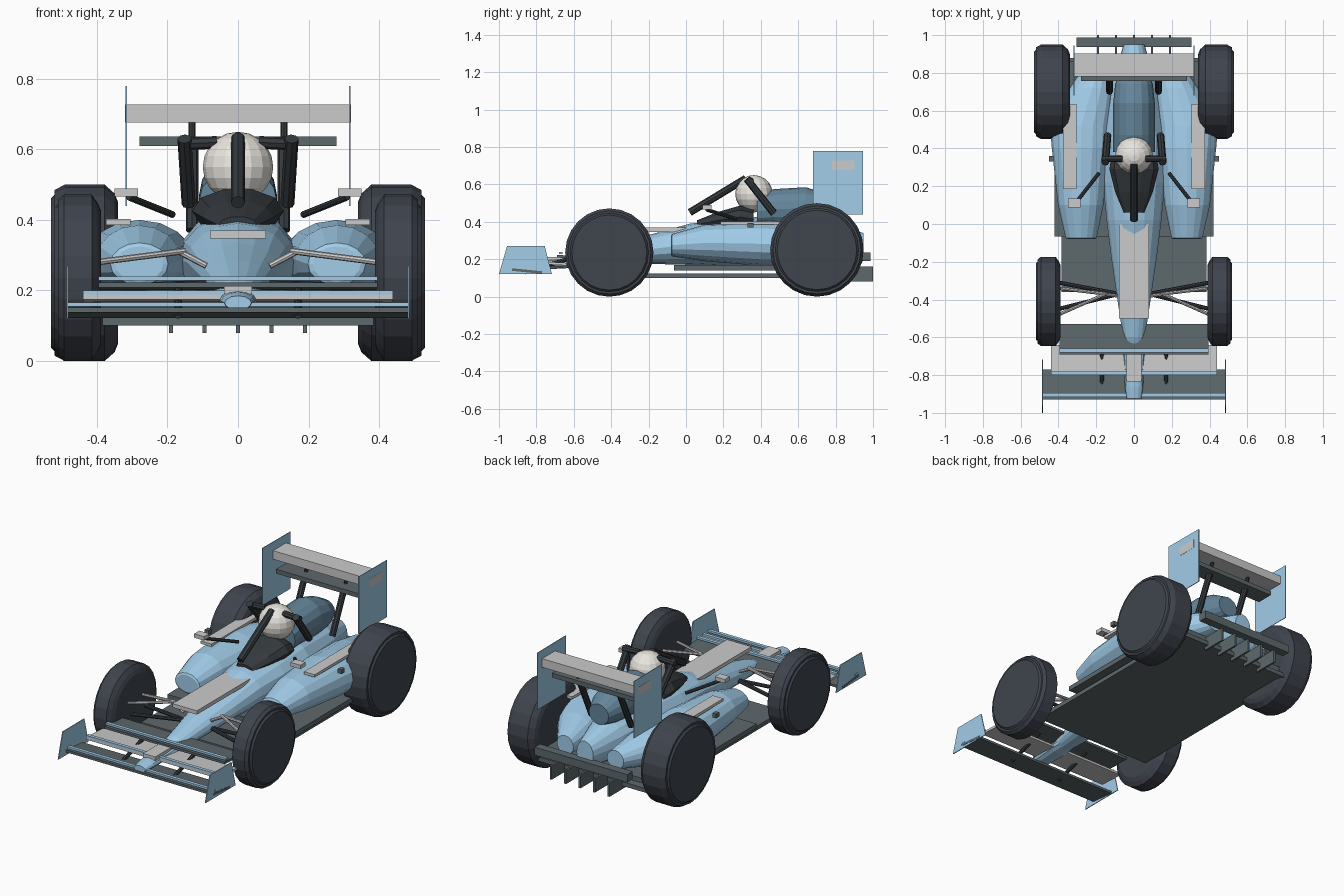
import bpy, bmesh, math
from mathutils import Vector


def material(name, rgb):
    m = bpy.data.materials.new(name)
    m.diffuse_color = (*rgb, 1)
    return m


BLUE = material("light_blue", (0.36, 0.61, 0.82))
DEEP = material("deep_blue", (0.13, 0.24, 0.33))
DARK = material("dark_grey", (0.11, 0.14, 0.15))
BLACK = material("black", (0.035, 0.042, 0.048))
TYRE = material("tyre", (0.05, 0.058, 0.075))
WHITE = material("white", (0.82, 0.79, 0.74))


def finish(name, bm, mat):
    bmesh.ops.recalc_face_normals(bm, faces=bm.faces)
    me = bpy.data.meshes.new(name)
    bm.to_mesh(me)
    bm.free()
    ob = bpy.data.objects.new(name, me)
    bpy.context.collection.objects.link(ob)
    if mat:
        me.materials.append(mat)
    return ob


def skin(name, rings, mat):
    """Join equal rings of points into a capped solid."""
    bm = bmesh.new()
    vs = [[bm.verts.new(p) for p in r] for r in rings]
    n = len(vs[0])
    for a, b in zip(vs, vs[1:]):
        for i in range(n):
            bm.faces.new((a[i], a[(i + 1) % n], b[(i + 1) % n], b[i]))
    bm.faces.new(vs[0])
    bm.faces.new(vs[-1])
    return finish(name, bm, mat)


def loft(name, sections, mat, n=16, side=1):
    """Elliptic sections along y: (y, centre x, half width, z low, z high)."""
    rings = []
    for y, cx, w, z0, z1 in sections:
        rings.append([(side * (cx + w * math.cos(2 * math.pi * i / n)), y,
                       (z0 + z1) / 2 + (z1 - z0) / 2 * math.sin(2 * math.pi * i / n))
                      for i in range(n)])
    return skin(name, rings, mat)


def box(name, x, y, z, mat=None, tilt=0):
    """Box from ranges; tilt raises the front edge and lowers the rear."""
    rings = []
    for yy, dz in ((y[0], tilt), (y[1], -tilt)):
        rings.append([(x[0], yy, z[0] + dz), (x[1], yy, z[0] + dz),
                      (x[1], yy, z[1] + dz), (x[0], yy, z[1] + dz)])
    return skin(name, rings, mat)


def rod(name, a, b, r, mat=None, n=8):
    a, b = Vector(a), Vector(b)
    q = (b - a).to_track_quat('Z', 'Y')
    ring = [q @ Vector((r * math.cos(2 * math.pi * i / n), r * math.sin(2 * math.pi * i / n), 0))
            for i in range(n)]
    return skin(name, [[p + v for v in ring] for p in (a, b)], mat)


def plate(name, outline, x, t, mat):
    """Upright sheet from a (y, z) outline."""
    return skin(name, [[(xx, y, z) for y, z in outline] for xx in (x - t / 2, x + t / 2)], mat)


def wheel(name, side, x0, x1, y, r, n=24):
    w = x1 - x0
    prof = [(x0, 0.80), (x0 + 0.01, 0.90), (x0 + 0.2 * w, 1), (x1 - 0.2 * w, 1),
            (x1 - 0.01, 0.94), (x1 - 0.01, 0.89), (x1, 0.85)]
    rings = [[(side * x, y + r * k * math.cos(2 * math.pi * i / n),
               r + r * k * math.sin(2 * math.pi * i / n)) for i in range(n)] for x, k in prof]
    skin(name, rings, TYRE)


# Body and nose
loft("fuselage", [(-0.645, 0, 0.045, 0.16, 0.215), (-0.60, 0, 0.058, 0.155, 0.235),
                  (-0.40, 0, 0.088, 0.16, 0.285), (-0.18, 0, 0.12, 0.175, 0.335),
                  (0.02, 0, 0.145, 0.17, 0.39), (0.22, 0, 0.165, 0.16, 0.415),
                  (0.45, 0, 0.165, 0.16, 0.43), (0.75, 0, 0.12, 0.16, 0.40),
                  (0.95, 0, 0.055, 0.19, 0.34)], BLUE)
loft("nose_cone", [(-0.925, 0, 0.038, 0.145, 0.185), (-0.86, 0, 0.048, 0.145, 0.195),
                   (-0.66, 0, 0.06, 0.15, 0.21), (-0.56, 0, 0.05, 0.16, 0.21)], BLUE, 12)
box("nose_block", (-0.04, 0.04), (-0.835, -0.65), (0.19, 0.213))
box("nose_panel", (-0.08, 0.08), (-0.50, 0.0), (0.347, 0.37))
loft("cockpit_surround", [(0.06, 0, 0.055, 0.36, 0.41), (0.17, 0, 0.10, 0.36, 0.455),
                          (0.29, 0, 0.13, 0.36, 0.49), (0.36, 0, 0.12, 0.36, 0.47)], BLACK, 10)
loft("engine_cover", [(0.38, 0, 0.11, 0.36, 0.55), (0.47, 0, 0.11, 0.36, 0.575),
                      (0.64, 0, 0.11, 0.36, 0.585), (0.74, 0, 0.10, 0.37, 0.555),
                      (0.82, 0, 0.065, 0.39, 0.51)], DEEP)

# Driver helmet
bm = bmesh.new()
bmesh.ops.create_uvsphere(bm, u_segments=16, v_segments=10, radius=0.1)
bmesh.ops.translate(bm, verts=bm.verts, vec=(0, 0.363, 0.55))
finish("helmet", bm, WHITE)

# Floor, rear bar and diffuser fins
box("floor", (-0.385, 0.385), (-0.36, 0.88), (0.10, 0.125), DARK)
box("upper_floor", (-0.42, 0.42), (-0.065, 0.86), (0.14, 0.168), DARK)
box("rear_bar", (-0.305, 0.305), (0.937, 0.987), (0.19, 0.237), DARK)
for i in range(-2, 3):
    x = i * 0.095
    box("diffuser_fin", (x - 0.006, x + 0.006), (0.85, 1.0), (0.08, 0.16), DARK)

# Front wing: three staggered planes, each with a blue leading strip
for name, w, y0, y1, z, tilt, mat, ys, zs in (
        ("main", 0.488, -0.93, -0.77, 0.137, 0.008, DARK, -0.905, 0.16),
        ("middle", 0.44, -0.80, -0.64, 0.178, 0.004, None, -0.79, 0.194),
        ("upper", 0.395, -0.69, -0.53, 0.212, 0.004, DARK, -0.67, 0.234)):
    box("front_wing_" + name, (-w, w), (y0, y1), (z - 0.007, z + 0.007), mat, tilt)
    box("front_wing_strip_" + name, (-w, w), (ys - 0.01, ys + 0.01), (zs - 0.006, zs + 0.006), BLUE)

# Rear wing
box("rear_wing_main", (-0.32, 0.32), (0.78, 0.902), (0.677, 0.728))
box("rear_wing_lower", (-0.28, 0.28), (0.757, 0.86), (0.61, 0.636), DARK)

# Halo centre strut
rod("halo_centre", (0, 0.02, 0.45), (0, 0.32, 0.632), 0.02, BLACK)

# Mirrored parts
for s in (1, -1):
    wheel("front_wheel", s, 0.388, 0.52, -0.41, 0.236)
    wheel("rear_wheel", s, 0.34, 0.53, 0.70, 0.25)

    # Sidepods with intake face and top panels
    loft("sidepod", [(-0.08, 0.28, 0.068, 0.225, 0.325), (-0.075, 0.28, 0.082, 0.215, 0.335),
                     (0.10, 0.282, 0.12, 0.19, 0.385), (0.40, 0.28, 0.155, 0.165, 0.40),
                     (0.52, 0.28, 0.165, 0.165, 0.39), (0.72, 0.22, 0.12, 0.17, 0.36),
                     (0.90, 0.165, 0.055, 0.20, 0.31)], BLUE, side=s)
    box("sidepod_panel", (s * 0.305, s * 0.375), (0.185, 0.635), (0.386, 0.402))
    box("side_bracket", (s * 0.425, s * 0.45), (0.33, 0.36), (0.37, 0.395), DARK)

    # Mirrors
    box("mirror", (s * 0.284, s * 0.35), (0.087, 0.135), (0.466, 0.489))
    rod("mirror_arm", (s * 0.31, 0.11, 0.465), (s * 0.185, 0.27, 0.415), 0.01, BLACK)

    # Halo side bars and legs
    rod("halo_side", (s * 0.17, 0.345, 0.615), (s * 0.06, 0.345, 0.62), 0.018, BLACK)
    rod("halo_leg", (s * 0.152, 0.325, 0.63), (s * 0.14, 0.47, 0.445), 0.02, BLACK)

    # Wing end plates and supports
    plate("front_end_plate", [(-1.0, 0.12), (-0.957, 0.27), (-0.755, 0.27), (-0.717, 0.12)],
          s * 0.484, 0.005, BLUE)
    plate("rear_end_plate", [(0.68, 0.44), (0.68, 0.78), (0.945, 0.778), (0.945, 0.44)],
          s * 0.317, 0.004, BLUE)
    rod("rear_wing_support", (s * 0.13, 0.70, 0.37), (s * 0.13, 0.82, 0.625), 0.018, BLACK)
    rod("rear_wing_upper_support", (s * 0.13, 0.82, 0.61), (s * 0.13, 0.84, 0.69), 0.01, BLACK)
    rod("front_wing_pylon", (s * 0.17, -0.86, 0.13), (s * 0.17, -0.62, 0.205), 0.011, BLACK)

    # Suspension
    for y in (-0.34, -0.48):
        rod("front_upper_arm", (s * 0.09, -0.38, 0.27), (s * 0.17, -0.37, 0.312), 0.009)
        rod("front_upper_arm", (s * 0.15, -0.37, 0.312), (s * 0.40, y, 0.28), 0.009)
        rod("front_lower_arm", (s * 0.08, -0.37, 0.22), (s * 0.40, y + 0.03, 0.205), 0.011, BLACK)
    rod("rear_axle", (s * 0.10, 0.72, 0.25), (s * 0.36, 0.70, 0.25), 0.02, BLACK)
